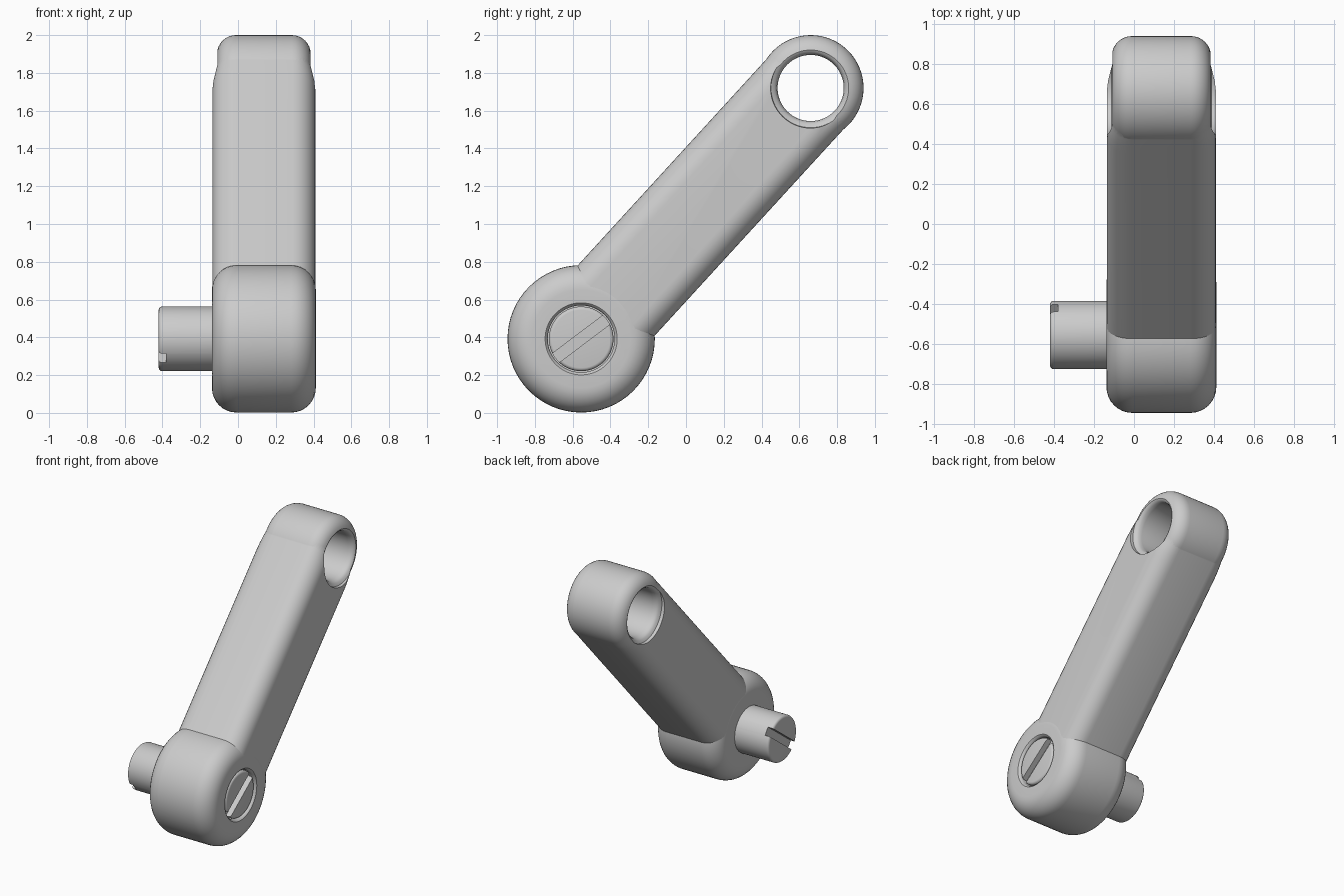
import bpy, bmesh
from math import sin, cos, pi, radians
from mathutils import Vector, Matrix

if "Cube" in bpy.data.objects:
    bpy.data.objects.remove(bpy.data.objects["Cube"])

MID = 0.137                          # middle of the body along x
HUB = Vector((MID, -0.555, 0.392))   # pivot centre
EYE = Vector((MID, 0.66, 1.72))      # upper eyelet centre
AXIS = (EYE - HUB).normalized()
ACROSS = Vector((1, 0, 0)).cross(AXIS)
LENGTH = (EYE - HUB).length

metal = bpy.data.materials.new("grey metal")
metal.use_nodes = True
colour = (0.6, 0.6, 0.6, 1)
metal.diffuse_color = colour
metal.node_tree.nodes["Principled BSDF"].inputs["Base Color"].default_value = colour


def loft(name, rings):
    """Skin a list of equal-length point rings and cap both ends."""
    bm = bmesh.new()
    loops = [[bm.verts.new(p) for p in ring] for ring in rings]
    for a, b in zip(loops, loops[1:]):
        for i in range(len(a)):
            j = (i + 1) % len(a)
            bm.faces.new((a[i], a[j], b[j], b[i]))
    bm.faces.new(loops[0])
    bm.faces.new(loops[-1])
    bmesh.ops.recalc_face_normals(bm, faces=bm.faces)
    mesh = bpy.data.meshes.new(name)
    bm.to_mesh(mesh)
    bm.free()
    mesh.materials.append(metal)
    obj = bpy.data.objects.new(name, mesh)
    bpy.context.collection.objects.link(obj)
    return obj


def lathe(name, centre, profile, sides=64):
    """Turn (x offset, radius) pairs about an x-parallel axis."""
    return loft(name, [[centre + Vector((x, r * cos(2 * pi * i / sides),
                                         r * sin(2 * pi * i / sides)))
                        for i in range(sides)] for x, r in profile])


def round_disc(x0, x1, radius, fillet, steps=8):
    """Profile of a disc with rounded rims."""
    arc = [(fillet * (1 - cos(pi / 2 * i / steps)),
            radius - fillet * (1 - sin(pi / 2 * i / steps))) for i in range(steps + 1)]
    return [(x0 + a, r) for a, r in arc] + [(x1 - a, r) for a, r in reversed(arc)]


def arm_section(s, hx, hw, fillet, steps=8):
    """Rounded rectangle across the arm at distance s from the pivot."""
    ring = []
    for q, (sx, sw) in enumerate(((1, 1), (-1, 1), (-1, -1), (1, -1))):
        for i in range(steps + 1):
            t = pi / 2 * (q + i / steps)
            x = sx * (hx - fillet) + fillet * cos(t)
            w = sw * (hw - fillet) + fillet * sin(t)
            ring.append(HUB + Vector((x, 0, 0)) + ACROSS * w + AXIS * s)
    return ring


def combine(obj, other, operation):
    """Apply a boolean and remove the helper."""
    other.hide_render = True
    mod = obj.modifiers.new(operation, 'BOOLEAN')
    mod.operation, mod.solver, mod.object = operation, 'EXACT', other
    bpy.context.view_layer.objects.active = obj
    bpy.ops.object.modifier_apply(modifier=mod.name)
    bpy.data.objects.remove(other)


# Arm, easing in slightly where it meets the eyelet
arm = loft("arm", [arm_section(LENGTH - back, 0.273 - inset, 0.276, fillet)
                   for back, inset, fillet in ((LENGTH - 0.22, 0, 0.125), (0.16, 0, 0.125),
                                               (0.11, 0.004, 0.12), (0.05, 0.014, 0.11),
                                               (0, 0.027, 0.1))])

# Rounded eyelet with a soft-rimmed through hole
combine(arm, lathe("eyelet", EYE, round_disc(-0.248, 0.248, 0.28, 0.1)), 'UNION')
flare = [(0.2, 0.175), (0.225, 0.18), (0.24, 0.19), (0.25, 0.21), (0.3, 0.215)]
combine(arm, lathe("hole_cutter", EYE, [(-x, r) for x, r in reversed(flare)] + flare),
        'DIFFERENCE')

# Pivot hub with a recess for the screw head
hub = lathe("pivot_hub", HUB, round_disc(-0.275, 0.275, 0.39, 0.13))
combine(hub, lathe("recess_cutter", HUB, [(0.2, 0.177), (0.255, 0.177), (0.267, 0.182),
                                          (0.276, 0.192), (0.3, 0.192)]), 'DIFFERENCE')

# Pivot pin with a screwdriver slot across each end
pin = lathe("pivot_pin", HUB, round_disc(-0.557, 0.27, 0.171, 0.018, 4))
for x in (-0.557, 0.27):
    bpy.ops.mesh.primitive_cube_add(size=1)
    slot = bpy.context.object
    slot.matrix_world = (Matrix.Translation(HUB + Vector((x, 0, 0)))
                         @ Matrix.Rotation(radians(37), 4, 'X')
                         @ Matrix.Diagonal((0.08, 0.5, 0.06, 1)))
    bpy.context.view_layer.update()
    combine(pin, slot, 'DIFFERENCE')

for obj in (arm, hub, pin):
    bpy.ops.object.select_all(action='DESELECT')
    obj.select_set(True)
    bpy.context.view_layer.objects.active = obj
    bpy.ops.object.shade_smooth_by_angle(angle=radians(35))
